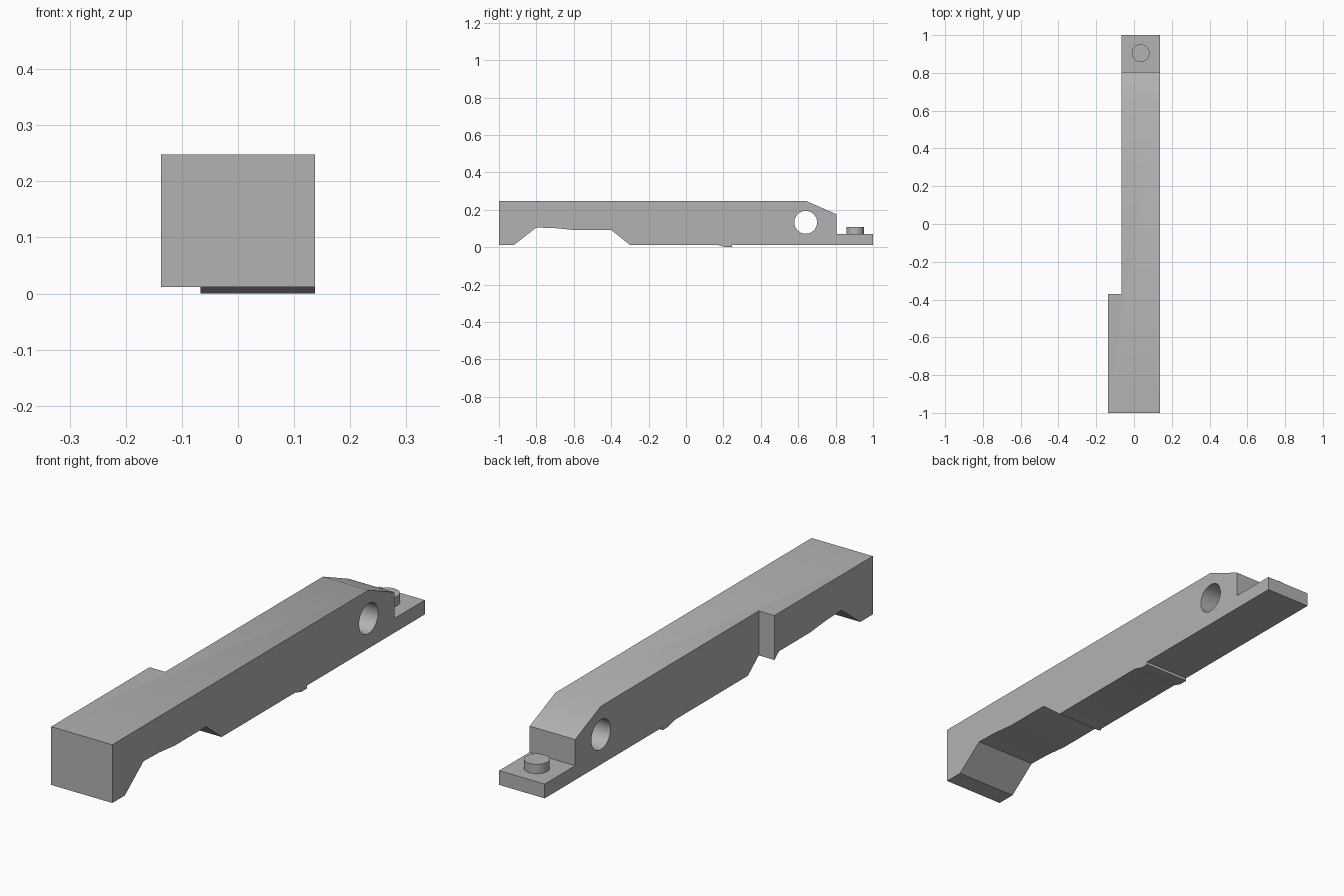
import bpy, bmesh, math
from mathutils import Matrix

if "Cube" in bpy.data.objects:
    bpy.data.objects.remove(bpy.data.objects["Cube"])

grey = bpy.data.materials.new("light grey")
grey.use_nodes = True
COLOUR = (0.45, 0.45, 0.45, 1)
grey.diffuse_color = COLOUR
grey.node_tree.nodes["Principled BSDF"].inputs["Base Color"].default_value = COLOUR


def add_object(name, bm):
    bmesh.ops.recalc_face_normals(bm, faces=bm.faces)
    mesh = bpy.data.meshes.new(name)
    bm.to_mesh(mesh)
    bm.free()
    mesh.materials.append(grey)
    obj = bpy.data.objects.new(name, mesh)
    bpy.context.collection.objects.link(obj)
    return obj


def prism(name, profile, x0, x1):
    """Extrude a (y, z) outline along x."""
    bm = bmesh.new()
    face = bm.faces.new([bm.verts.new((x0, y, z)) for y, z in profile])
    side = bmesh.ops.extrude_face_region(bm, geom=[face])["geom"]
    verts = [v for v in side if isinstance(v, bmesh.types.BMVert)]
    bmesh.ops.translate(bm, verts=verts, vec=(x1 - x0, 0, 0))
    return add_object(name, bm)


def cylinder(name, centre, radius, depth, axis="Z"):
    bm = bmesh.new()
    turn = Matrix.Rotation(math.pi / 2, 4, "Y") if axis == "X" else Matrix()
    bmesh.ops.create_cone(bm, cap_ends=True, segments=48, radius1=radius,
                          radius2=radius, depth=depth,
                          matrix=Matrix.Translation(centre) @ turn)
    return add_object(name, bm)


def activate(obj):
    bpy.ops.object.select_all(action="DESELECT")
    obj.select_set(True)
    bpy.context.view_layer.objects.active = obj


def cut(target, cutter):
    activate(target)
    mod = target.modifiers.new("cut", "BOOLEAN")
    mod.operation, mod.solver, mod.object = "DIFFERENCE", "EXACT", cutter
    bpy.ops.object.modifier_apply(modifier=mod.name)
    bpy.data.objects.remove(cutter)


HALF, NARROW, BASE, TOP = 0.137, -0.067, 0.012, 0.248

# Lever bar: side outline with finger recess, small catch ridge and end tongue
outline = [(-1, TOP), (-1, BASE), (-0.92, BASE), (-0.8, 0.105), (-0.7, 0.102),
           (-0.6, 0.092), (-0.4, 0.092), (-0.3, BASE), (0.17, BASE),
           (0.21, 0), (0.245, 0), (0.245, BASE), (1, BASE), (1, 0.07),
           (0.805, 0.07), (0.805, 0.176), (0.64, TOP)]
bar = prism("lever_bar", outline, -HALF, HALF)

# Narrow the long part on one side
cut(bar, prism("side_cutter", [(-0.37, -1), (2, -1), (2, 1), (-0.37, 1)], -1, NARROW))

# Pivot bore
cut(bar, cylinder("bore_cutter", (0, 0.64, 0.133), 0.061, 1, "X"))

# Locating pin on the tongue
pin = cylinder("locating_pin", (0.035, 0.905, 0.086), 0.047, 0.044)

for obj in (bar, pin):
    activate(obj)
    bpy.ops.object.shade_smooth_by_angle(angle=math.radians(30))
